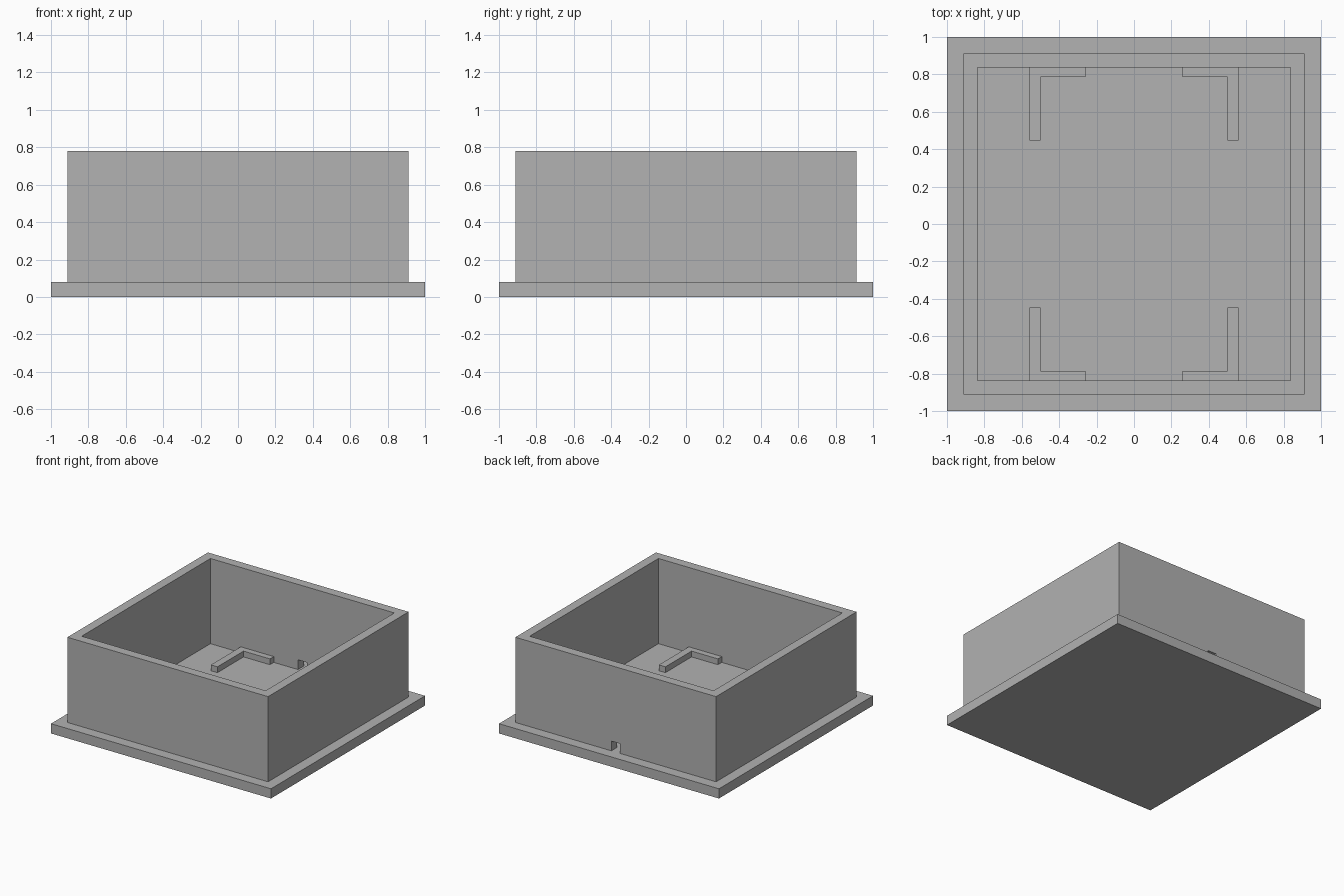
import bpy

if "Cube" in bpy.data.objects:
    bpy.data.objects.remove(bpy.data.objects["Cube"])

BASE_H, TOP = 0.08, 0.78
OUT, INN = 0.912, 0.836

grey = bpy.data.materials.new("grey")
grey.diffuse_color = (0.445, 0.445, 0.445, 1)
grey.use_nodes = True
grey.node_tree.nodes["Principled BSDF"].inputs["Base Color"].default_value = grey.diffuse_color


def prism(name, points, z0, z1):
    """Extrude a flat outline between two heights."""
    n = len(points)
    verts = [(x, y, z) for z in (z0, z1) for x, y in points]
    faces = [tuple(reversed(range(n))), tuple(range(n, 2 * n))]
    faces += [(i, (i + 1) % n, n + (i + 1) % n, n + i) for i in range(n)]
    mesh = bpy.data.meshes.new(name)
    mesh.from_pydata(verts, [], faces)
    mesh.materials.append(grey)
    obj = bpy.data.objects.new(name, mesh)
    bpy.context.collection.objects.link(obj)
    return obj


def rect(x0, x1, y0, y1):
    return [(x0, y0), (x1, y0), (x1, y1), (x0, y1)]


def cut(target, cutter):
    mod = target.modifiers.new(cutter.name, 'BOOLEAN')
    mod.operation, mod.solver, mod.object = 'DIFFERENCE', 'EXACT', cutter
    cutter.hide_render = True
    cutter.hide_set(True)


# Flat base plate, which is also the floor of the box
prism("base_plate", rect(-1, 1, -1, 1), 0, BASE_H)

# Square wall, open at the top, with a small cable notch low in the back
wall = prism("wall", rect(-OUT, OUT, -OUT, OUT), BASE_H, TOP)
cut(wall, prism("cavity_cutter", rect(-INN, INN, -INN, INN), 0, 1))
cut(wall, prism("notch_cutter", rect(-0.04, 0.04, 0.75, 1), 0, BASE_H + 0.08))

# Four L-shaped locating ribs on the floor, against the front and back walls
rib = [(0.26, INN), (0.26, 0.786), (0.5, 0.786), (0.5, 0.447),
       (0.56, 0.447), (0.56, INN)]
for sx, side in ((-1, "left"), (1, "right")):
    for sy, end in ((-1, "front"), (1, "back")):
        outline = [(x * sx, y * sy) for x, y in rib]
        if sx * sy < 0:
            outline.reverse()
        prism(f"rib_{end}_{side}", outline, BASE_H, BASE_H + 0.048)
